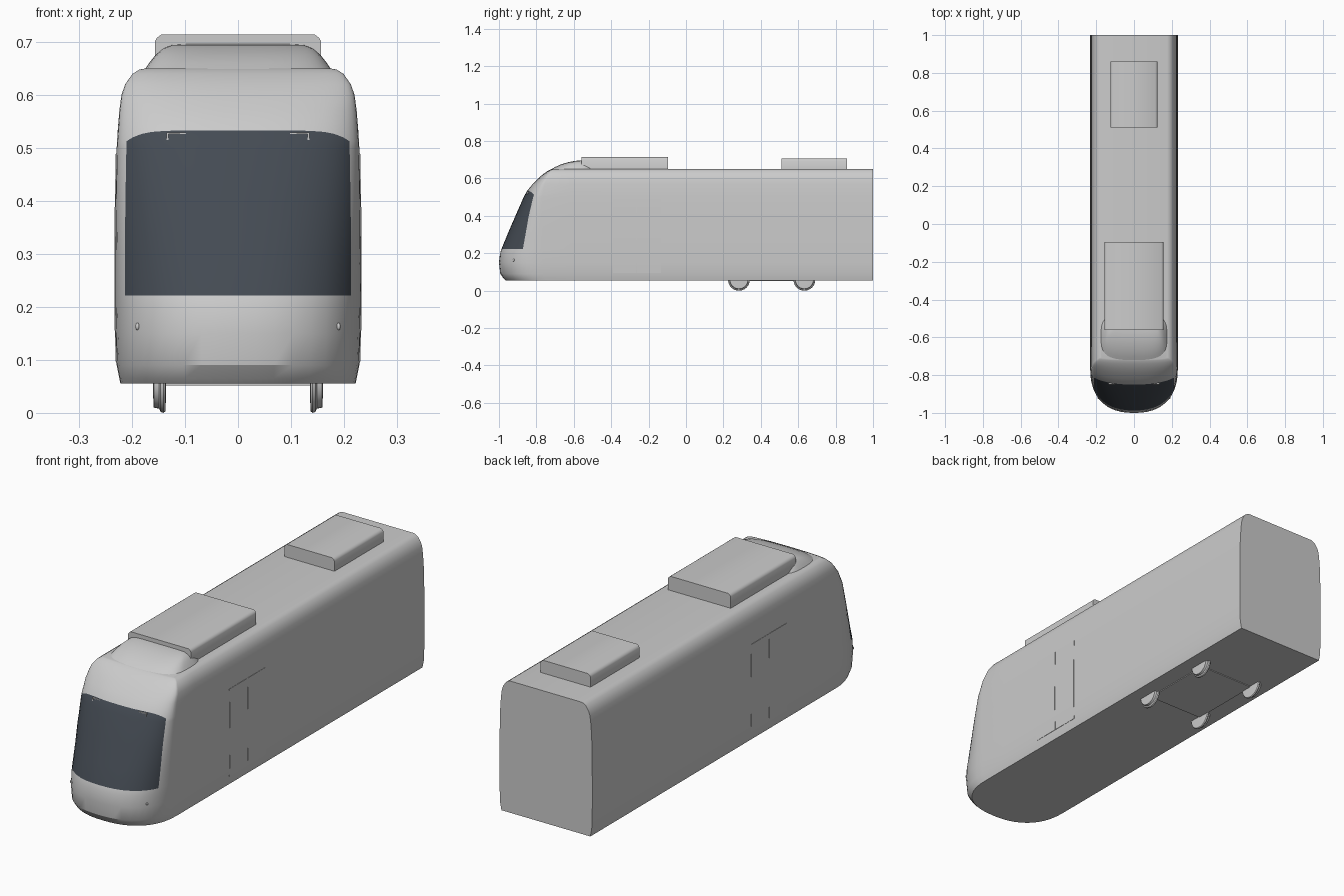
import bpy, bmesh, math

cube = bpy.data.objects.get("Cube")
if cube:
    bpy.data.objects.remove(cube, do_unlink=True)


def material(name, rgb):
    m = bpy.data.materials.new(name)
    m.use_nodes = True
    m.diffuse_color = (*rgb, 1)
    m.node_tree.nodes["Principled BSDF"].inputs["Base Color"].default_value = (*rgb, 1)
    return m


PAINT = material("light grey paint", (0.6, 0.6, 0.6))
GLASS = material("dark tinted glass", (0.058, 0.07, 0.087))


def finish(name, bm, angle=28):
    """Turn a bmesh into a linked object, smooth below the given angle."""
    bmesh.ops.recalc_face_normals(bm, faces=bm.faces)
    mesh = bpy.data.meshes.new(name)
    bm.to_mesh(mesh)
    bm.free()
    ob = bpy.data.objects.new(name, mesh)
    bpy.context.collection.objects.link(ob)
    mesh.materials.append(PAINT)
    mesh.materials.append(GLASS)
    bpy.ops.object.select_all(action="DESELECT")
    ob.select_set(True)
    bpy.context.view_layer.objects.active = ob
    bpy.ops.object.shade_smooth_by_angle(angle=math.radians(angle))
    return ob


def loft(rings, closed=True):
    """Skin a list of point rings with quads and cap both ends."""
    bm = bmesh.new()
    rows = [[bm.verts.new(p) for p in ring] for ring in rings]
    n = len(rows[0])
    for a, b in zip(rows, rows[1:]):
        for i in range(n if closed else n - 1):
            j = (i + 1) % n
            bm.faces.new((a[i], a[j], b[j], b[i]))
    if closed:
        bm.faces.new(rows[0])
        bm.faces.new(rows[-1])
    return bm


def box(name, centre, size):
    bm = bmesh.new()
    bmesh.ops.create_cube(bm, size=1)
    for v in bm.verts:
        v.co = [c + s * k for c, s, k in zip(centre, size, v.co)]
    return finish(name, bm)


# Body shape by height: z, half width, nose tip y, nose depth
SILL, HEAD, EDGE = 0.222, 0.533, 0.92
BODY = [
    (0.055, 0.222, -0.965, 0.22), (0.065, 0.224, -0.975, 0.22),
    (0.09, 0.229, -0.993, 0.23), (0.15, 0.231, -1.0, 0.235),
    (0.2, 0.232, -0.994, 0.23), (SILL, 0.232, -0.987, 0.225),
    (0.3, 0.232, -0.955, 0.19), (0.4, 0.231, -0.912, 0.14),
    (0.5, 0.229, -0.868, 0.1), (HEAD, 0.227, -0.85, 0.085),
    (0.57, 0.224, -0.82, 0.065), (0.6, 0.22, -0.79, 0.05),
    (0.62, 0.213, -0.768, 0.035), (0.64, 0.199, -0.74, 0.02),
    (0.648, 0.186, -0.724, 0.014), (0.65, 0.175, -0.718, 0.012),
]


def section(z):
    for a, b in zip(BODY, BODY[1:]):
        if z <= b[0]:
            t = (z - a[0]) / (b[0] - a[0])
            return [p + (q - p) * t for p, q in zip(a, b)][1:]
    return BODY[-1][1:]


def nose(c, z):
    """Point on the nose at width fraction c and height z."""
    w, tip, depth = section(z)
    k = (1 - min(1, abs(c)) ** 2.4) ** (1 / 2.4)
    return (w * c, tip + depth * (1 - k), z)


# Car body with the windscreen as coloured nose faces
half = [0.15, 0.3, 0.45, 0.6, 0.72, 0.8, 0.87, EDGE, 0.955, 0.98, 0.994, 1]
fractions = [-c for c in reversed(half)] + [0] + half
sides = [1, 0.2, -0.3, -0.62]
rings = []
for row in BODY:
    z, w = row[:2]
    ring = [(-w, y, z) for y in sides]
    for c in fractions:
        drop = 0.02 * min(1, abs(c) / EDGE) ** 8 if z == HEAD else 0
        ring.append(nose(c, z - drop))
    ring += [(w, y, z) for y in reversed(sides)]
    rings.append(ring)
bm = loft(rings)
bm.faces.ensure_lookup_table()
count = len(rings[0])
for r, row in enumerate(BODY[:-1]):
    for i, (a, b) in enumerate(zip(fractions, fractions[1:])):
        if SILL <= row[0] < HEAD and max(abs(a), abs(b)) <= EDGE:
            bm.faces[r * count + len(sides) + i].material_index = 1
finish("car_body", bm)

# Roof fairing behind the nose: z, half width, front y, rear y
FAIRING = [
    (0.645, 0.178, -0.728, -0.465), (0.66, 0.168, -0.702, -0.48),
    (0.675, 0.156, -0.67, -0.5), (0.687, 0.143, -0.63, -0.51),
    (0.694, 0.125, -0.595, -0.52), (0.696, 0.1, -0.565, -0.53),
]


def power(v):
    return math.copysign(abs(v) ** 0.6, v)


rings = []
for z, w, front, rear in FAIRING:
    angles = [math.tau * i / 48 for i in range(48)]
    rings.append([(w * power(math.cos(a)),
                   (front + rear) / 2 + (rear - front) / 2 * power(math.sin(a)), z)
                  for a in angles])
finish("roof_fairing", loft(rings), 40)

# Roof equipment boxes with chamfered long edges
for name, w, y0, y1, top in (("front_roof_unit", 0.157, -0.56, -0.095, 0.714),
                             ("rear_roof_unit", 0.125, 0.51, 0.86, 0.708)):
    right = [(w, 0.645), (w, top - 0.013), (w - 0.004, top - 0.006), (w - 0.012, top)]
    outline = right + [(-x, z) for x, z in reversed(right)]
    finish(name, loft([[(x, y, z) for x, z in outline] for y in (y0, y1)]), 50)

# Door leaves following the side walls
heights = [0.095, 0.15, 0.2, 0.3, 0.4, 0.49]
for side, label in ((1, "left"), (-1, "right")):
    for y0, y1, place in ((-0.39, -0.264, "front"), (-0.261, -0.135, "rear")):
        rings = []
        for z in heights:
            w = section(z)[0]
            rings.append([(side * (w + d), y, z) for d, y in
                          ((0.0015, y0), (0.0015, y1), (-0.004, y1), (-0.004, y0))])
        finish(f"{label}_{place}_door_leaf", loft(rings))

# Flanged wheels, turned about the x axis: x, radius
WHEEL = [(0.136, 0.03), (0.137, 0.055), (0.141, 0.058), (0.146, 0.056),
         (0.149, 0.05), (0.159, 0.048), (0.16, 0.03)]
for side, label in ((1, "left"), (-1, "right")):
    for y, place in ((0.283, "front"), (0.633, "rear")):
        rings = [[(side * x, y + r * math.cos(math.tau * i / 40),
                   0.058 + r * math.sin(math.tau * i / 40)) for i in range(40)]
                 for x, r in WHEEL]
        finish(f"{label}_{place}_wheel", loft(rings), 35)

# Bogie plate under the floor
box("bogie_plate", (0, 0.458, 0.054), (0.28, 0.35, 0.005))

# Headlights and the small brackets at the windscreen head
for side, label in ((1, "left"), (-1, "right")):
    x, y, z = nose(side * 0.82, 0.163)
    bm = bmesh.new()
    bmesh.ops.create_uvsphere(bm, u_segments=16, v_segments=10, radius=1)
    for v in bm.verts:
        v.co = (x + v.co.x * 0.004, y + v.co.y * 0.005, z + v.co.z * 0.007)
    finish(f"{label}_headlight", bm, 60)
    x, y, z = nose(side * 0.585, 0.521)
    box(f"{label}_bracket_post", (x, y, z), (0.004, 0.008, 0.012))
    x, y, z = nose(side * 0.45, 0.528)
    box(f"{label}_bracket_bar", (x + side * 0.014, y + 0.002, z), (0.037, 0.009, 0.003))
